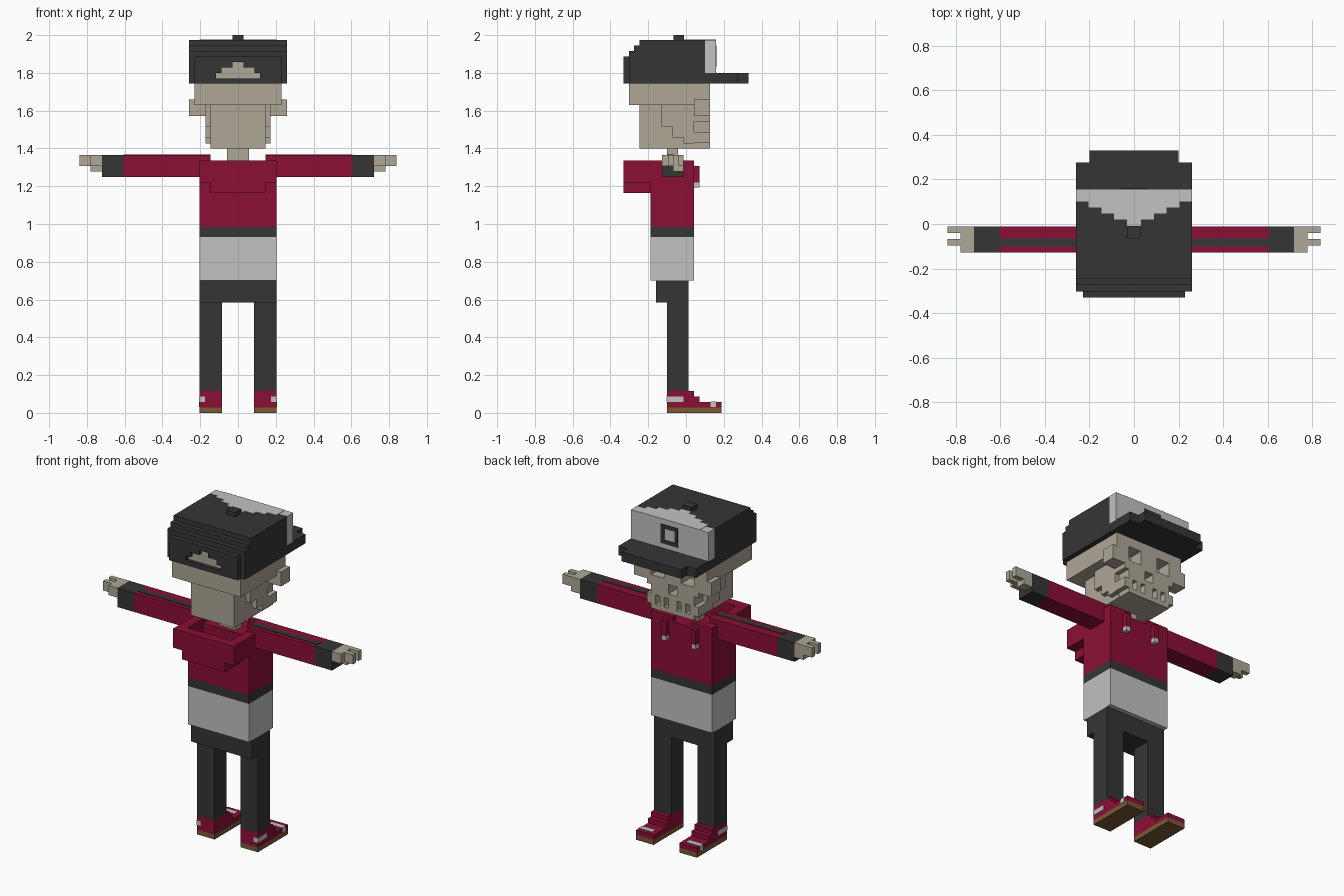
import bpy, bmesh


def material(name, rgb):
    m = bpy.data.materials.new(name)
    m.diffuse_color = (*rgb, 1)
    return m


DARK = material("charcoal", (0.036, 0.036, 0.036))
RED = material("crimson", (0.262, 0.0048, 0.035))
GREY = material("light grey", (0.54, 0.54, 0.54))
BONE = material("bone", (0.43, 0.39, 0.31))
BROWN = material("sole brown", (0.19, 0.10, 0.035))


def boxes(name, mat, spans, mirror=False):
    """One object from (x0, x1, y0, y1, z0, z1) boxes, optionally copied across x = 0."""
    bm = bmesh.new()
    spans = list(spans)
    if mirror:
        spans += [(-b, -a, *rest) for a, b, *rest in spans]
    for x0, x1, y0, y1, z0, z1 in spans:
        vs = bmesh.ops.create_cube(bm, size=1)["verts"]
        for v in vs:
            v.co = (x0 if v.co.x < 0 else x1, y0 if v.co.y < 0 else y1, z0 if v.co.z < 0 else z1)
    me = bpy.data.meshes.new(name)
    bm.to_mesh(me)
    bm.free()
    me.materials.append(mat)
    ob = bpy.data.objects.new(name, me)
    bpy.context.collection.objects.link(ob)
    return ob


V = 0.0288  # block size

# Shoes: soles, stepped uppers, light trim
boxes("soles", BROWN, [(0.086, 0.204, -0.101, 0.187, 0, 0.029)], True)
boxes("shoe_uppers", RED, [(0.086, 0.204, -0.101, 0.187, 0.029, 0.058),
                           (0.086, 0.204, -0.101, 0.071, 0.058, 0.086),
                           (0.086, 0.204, -0.101, 0.042, 0.086, 0.115)], True)
boxes("shoe_trim", GREY, [(0.175, 0.206, -0.103, -0.014, 0.058, 0.086),
                          (0.115, 0.206, 0.13, 0.16, 0.03, 0.061)], True)

# Trousers
boxes("legs", DARK, [(0.086, 0.204, -0.101, 0.014, 0.115, 0.585)], True)
boxes("hips", DARK, [(-0.204, 0.204, -0.158, 0.014, 0.585, 0.70)])

# Shirt hem, waistband and sweater body with an open hood behind the neck
boxes("shirt_hem", GREY, [(-0.204, 0.204, -0.187, 0.042, 0.70, 0.932)])
boxes("waistband", DARK, [(-0.204, 0.204, -0.187, 0.042, 0.932, 0.985)])
boxes("sweater", RED, [(-0.204, 0.204, -0.187, 0.042, 0.985, 1.22),
                       (-0.204, -0.145, -0.187, 0.042, 1.22, 1.335),
                       (0.145, 0.204, -0.187, 0.042, 1.22, 1.335),
                       (-0.145, 0.145, -0.13, 0.014, 1.22, 1.307),
                       (-0.145, -0.058, 0.014, 0.042, 1.22, 1.335),
                       (0.058, 0.145, 0.014, 0.042, 1.22, 1.335),
                       (-0.058, 0.058, 0.014, 0.042, 1.22, 1.307)])
boxes("hood", RED, [(-0.145, 0.145, -0.331, -0.187, 1.165, 1.22),
                    (-0.204, 0.204, -0.331, -0.275, 1.22, 1.335),
                    (-0.204, -0.145, -0.275, -0.187, 1.22, 1.335),
                    (0.145, 0.204, -0.275, -0.187, 1.22, 1.335)])
boxes("drawstrings", RED, [(0.086, 0.115, 0.042, 0.071, 1.22, 1.307)], True)
boxes("drawstring_tips", GREY, [(0.086, 0.115, 0.042, 0.071, 1.193, 1.22)], True)

# Arms
boxes("sleeves", RED, [(0.145, 0.605, -0.127, -0.012, 1.25, 1.365)], True)
boxes("sleeve_stripes", DARK, [(0.145, 0.605, -0.101, -0.065, 1.36, 1.368)], True)
boxes("cuffs", DARK, [(0.605, 0.72, -0.127, -0.012, 1.25, 1.365)], True)
boxes("hands", BONE, [(0.72, 0.78, -0.127, -0.012, 1.307, 1.365),
                      (0.72, 0.78, -0.07, -0.012, 1.277, 1.307),
                      (0.78, 0.838, -0.041, -0.012, 1.307, 1.365),
                      (0.78, 0.838, -0.096, -0.067, 1.307, 1.365)], True)

# Skull core, neck and stepped jaw sides
boxes("neck", BONE, [(-0.058, 0.058, -0.10, -0.043, 1.30, 1.40)])
boxes("skull", BONE, [(-0.23, 0.23, -0.303, 0.042, 1.63, 1.75),
                      (-0.145, 0.145, -0.245, 0.042, 1.40, 1.63)])
boxes("jaw_sides", BONE, [(0.145, 0.173, -0.13, -0.072, 1.515, 1.63),
                          (0.145, 0.173, -0.072, -0.014, 1.457, 1.63),
                          (0.145, 0.173, -0.014, 0.042, 1.425, 1.63)], True)

# Face: half of a block pattern, centre column first, mirrored
FACE = ["########", "########", "##...###", "##...####", "##...####", "#########",
        ".#####", ".####", "#####", "#.#.##", "#.#.##", "#####"]
face = []
for r, row in enumerate(FACE):
    z1 = 1.745 - r * V
    for c, ch in enumerate(row):
        if ch == "#":
            face.append((c * V, (c + 1) * V, 0.042, 0.128, z1 - V, z1))
boxes("face", BONE, face, True)

# Cap crown, stepped at the rear, with a button
boxes("cap_crown", DARK, [(-0.26, 0.26, -0.303, 0.10, 1.745, 1.917),
                          (-0.26, 0.26, -0.274, 0.10, 1.917, 1.945),
                          (-0.26, 0.26, -0.245, 0.10, 1.945, 1.974),
                          (-0.029, 0.029, -0.067, -0.01, 1.974, 2.0)])
# Cap rear panel with a stepped opening that shows the scalp
OPENING = [0.0, 0.117, 0.088, 0.03, 0.0]
boxes("cap_rear_panel", DARK, [(w, 0.23, -0.331, -0.30, 1.743 + i * V * 0.99, 1.743 + (i + 1) * V * 0.99)
                               for i, w in enumerate(OPENING)], True)
boxes("scalp", BONE, [(-0.12, 0.12, -0.309, -0.302, 1.76, 1.86)])

# Cap front panel, stepped light top and brim
boxes("cap_front_panel", GREY, [(-0.26, 0.26, 0.10, 0.158, 1.80, 1.975)])
boxes("cap_top_panel", GREY, [(-x, x, y, 0.158, 1.97, 1.977) for x, y in
                              [(0.204, 0.075), (0.147, 0.047), (0.09, 0.02), (0.032, -0.01)]])
boxes("cap_brim", DARK, [(-0.26, 0.26, 0.10, 0.276, 1.745, 1.80),
                         (-0.2, 0.2, 0.276, 0.331, 1.745, 1.80)])
# Plain square frame on the cap front
boxes("cap_patch", DARK, [(-0.058, -0.035, 0.155, 0.162, 1.83, 1.945),
                          (0.035, 0.058, 0.155, 0.162, 1.83, 1.945),
                          (-0.035, 0.035, 0.155, 0.162, 1.83, 1.853),
                          (-0.035, 0.035, 0.155, 0.162, 1.922, 1.945)])
